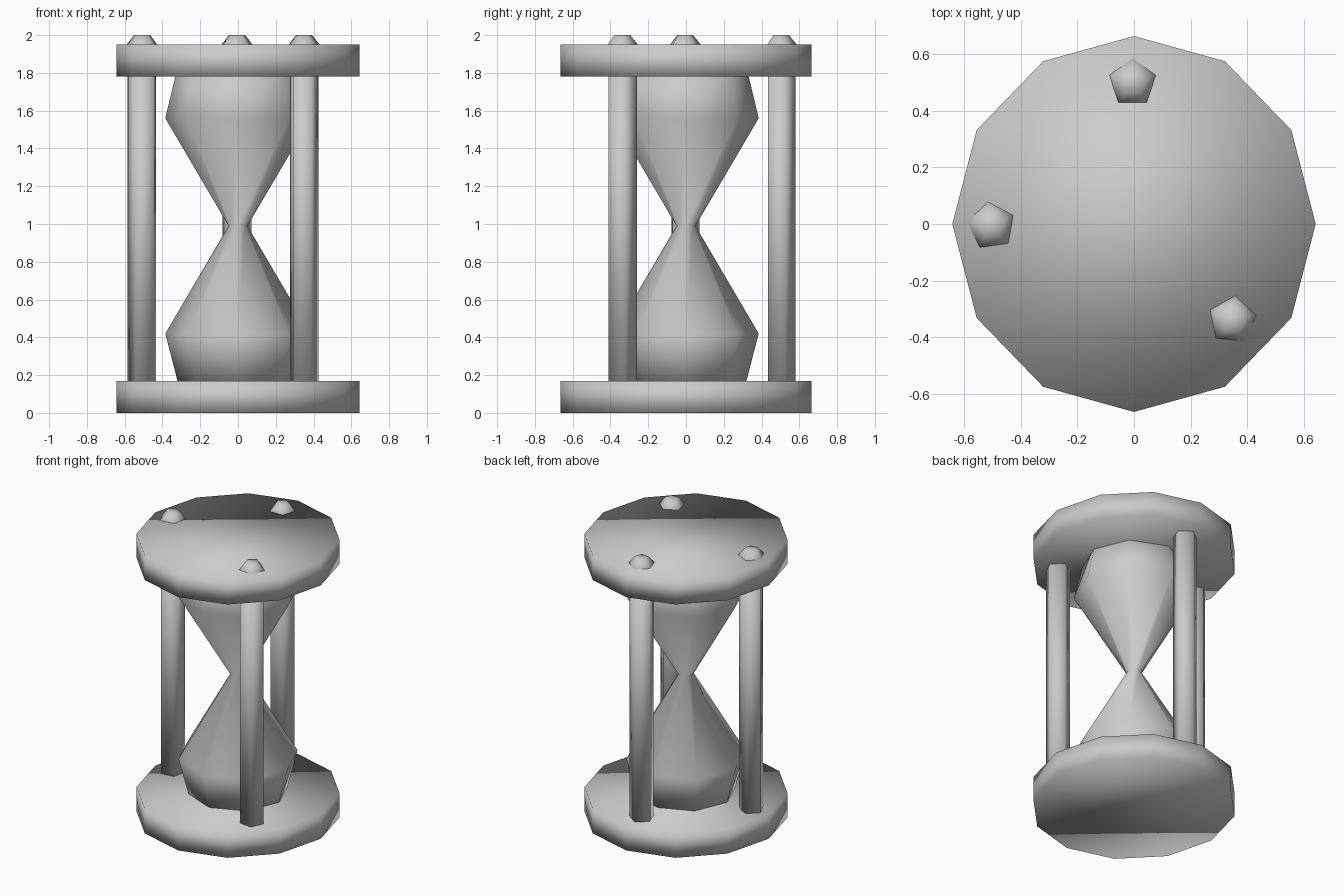
import bpy
import bmesh
from math import radians, cos, sin, tau

cube = bpy.data.objects.get("Cube")
if cube:
    bpy.data.objects.remove(cube)

grey = bpy.data.materials.new("plain grey")
grey.use_nodes = True
grey.diffuse_color = (0.6, 0.6, 0.6, 1)
grey.node_tree.nodes["Principled BSDF"].inputs["Base Color"].default_value = (0.6, 0.6, 0.6, 1)


def lathe(name, profile, sides, centre=(0, 0), turn=0, scale=(1, 1)):
    """Closed, smooth-shaded stack of polygon rings given as (radius, z)."""
    bm = bmesh.new()
    rings = []
    for radius, z in profile:
        ring = []
        for i in range(sides):
            a = radians(turn) + tau * i / sides
            ring.append(bm.verts.new((centre[0] + radius * scale[0] * cos(a),
                                      centre[1] + radius * scale[1] * sin(a), z)))
        rings.append(ring)
    for low, high in zip(rings, rings[1:]):
        for i in range(sides):
            j = (i + 1) % sides
            bm.faces.new((low[i], low[j], high[j], high[i]))
    bm.faces.new(rings[0][::-1])
    bm.faces.new(rings[-1])
    for face in bm.faces:
        face.smooth = True
    mesh = bpy.data.meshes.new(name)
    bm.to_mesh(mesh)
    bm.free()
    mesh.materials.append(grey)
    obj = bpy.data.objects.new(name, mesh)
    bpy.context.collection.objects.link(obj)
    return obj


# Twelve-sided end plates
for name, z in (("bottom_plate", 0), ("top_plate", 1.78)):
    lathe(name, [(1, z), (1, z + 0.17)], 12, scale=(0.643, 0.665))

# Eight-sided glass with a narrow neck
lathe("glass", [(0.315, 0.15), (0.385, 0.42), (0.05, 0.99),
                (0.385, 1.56), (0.32, 1.83)], 8)

# Three five-sided posts, each with a tapered knob on top
posts = {"right": ((-0.505, -0.007), 98),
         "back": ((-0.005, 0.5), 90),
         "front_left": ((0.348, -0.34), 84)}
for name, (centre, turn) in posts.items():
    lathe(name + "_post", [(0.08, 0.1), (0.08, 1.9)], 5, centre, turn)
    lathe(name + "_knob", [(0.086, 1.93), (0.086, 1.95), (0.045, 2)], 5, centre, turn)
